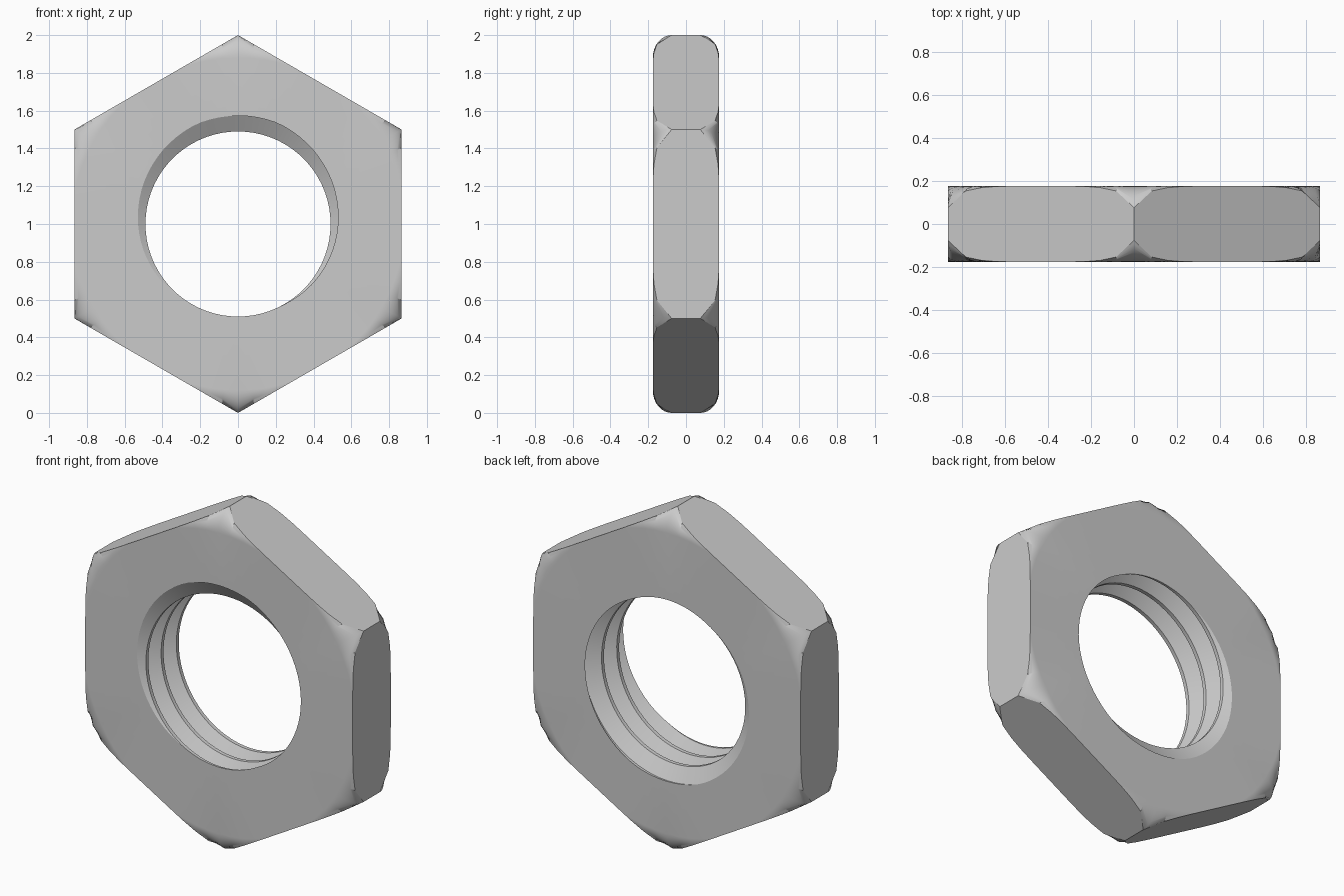
import bpy, bmesh
from math import sin, cos, pi, asin, sqrt

if "Cube" in bpy.data.objects:
    bpy.data.objects.remove(bpy.data.objects["Cube"])

N = 72                       # columns around the nut
H = 0.176                    # half thickness
PITCH = 2 * H / 2.5          # two and a half thread turns
CREST, ROOT = 0.49, 0.573    # thread radii
FACE_R, FILLET_R, FILLET_Y = 0.88, 0.12, 0.10   # rounded corner chamfer
STEPS = 8
BREAKS = (0.06, 0.42, 0.58, 0.94)               # thread profile corners


def thread_radius(theta, y):
    """Trapezoid thread: groove at phase 0, crest at phase 0.5."""
    d = ((y + H) / PITCH - theta / (2 * pi)) % 1.0
    d = min(d, 1 - d)
    t = min(max((d - 0.06) / 0.36, 0), 1)
    return ROOT + (CREST - ROOT) * t


def hex_radius(theta):
    """Distance to the hexagon outline, corner at the top."""
    return sqrt(0.75) / cos(theta % (pi / 3) - pi / 6)


def column(theta):
    """(radius, y) section of the nut at one angle, starting in the bore."""
    pts = []
    for k in range(-2, 4):
        for b in BREAKS:
            y = -H + PITCH * (theta / (2 * pi) + k + b)
            y = min(max(y, -H), H)
            pts.append((thread_radius(theta, y), y))
    # back chamfer, flat, front chamfer
    top = asin(min(max((hex_radius(theta) - FACE_R) / FILLET_R, 0), 1))
    arc = []
    for i in range(STEPS + 1):
        a = top * i / STEPS
        r = min(FACE_R + FILLET_R * sin(a), hex_radius(theta))
        arc.append((r, H - FILLET_Y + FILLET_Y * cos(a)))
    return pts + arc + [(r, -y) for r, y in reversed(arc)]


bm = bmesh.new()
cols = []
for i in range(N + 1):
    th = 2 * pi * i / N
    cols.append([bm.verts.new((r * sin(th), y, 1 + r * cos(th))) for r, y in column(th)])

# skin neighbouring sections, closing each section on itself
M = len(cols[0])
for a, b in zip(cols, cols[1:]):
    for j in range(M):
        k = (j + 1) % M
        bm.faces.new((a[j], a[k], b[k], b[j]))
bmesh.ops.remove_doubles(bm, verts=bm.verts, dist=1e-5)
bmesh.ops.dissolve_degenerate(bm, edges=bm.edges, dist=1e-5)
bmesh.ops.recalc_face_normals(bm, faces=bm.faces)

mesh = bpy.data.meshes.new("hex_nut")
bm.to_mesh(mesh)
bm.free()
nut = bpy.data.objects.new("hex_nut", mesh)
bpy.context.collection.objects.link(nut)
bpy.context.view_layer.objects.active = nut
nut.select_set(True)
bpy.ops.object.shade_smooth_by_angle(angle=pi / 7)
